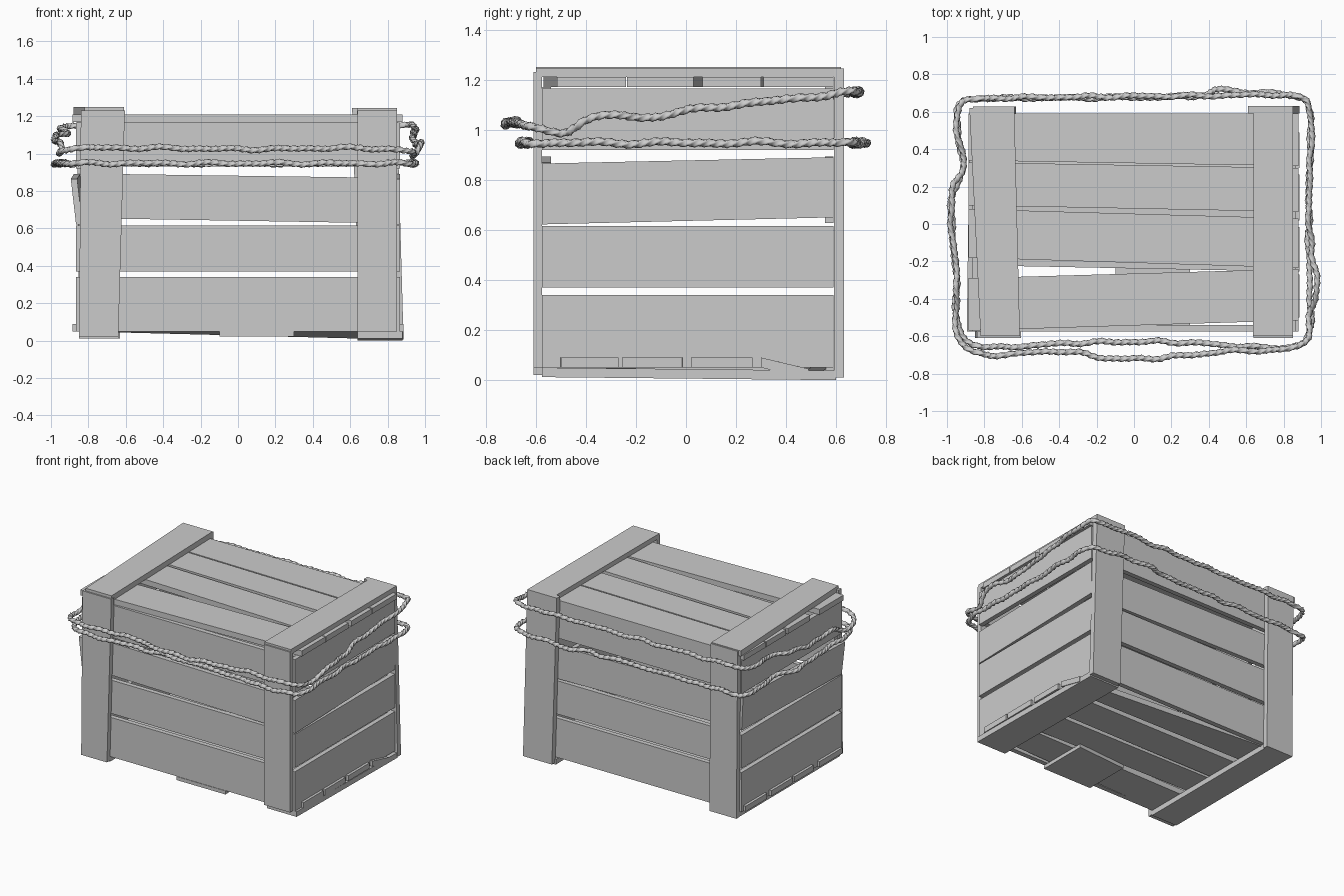
import bpy, bmesh, math, random
from mathutils import Vector

if "Cube" in bpy.data.objects:
    bpy.data.objects.remove(bpy.data.objects["Cube"])

random.seed(4)


def make_object(name, verts, faces, smooth=False):
    mesh = bpy.data.meshes.new(name)
    mesh.from_pydata(verts, [], faces)
    bm = bmesh.new()
    bm.from_mesh(mesh)
    bmesh.ops.recalc_face_normals(bm, faces=bm.faces)
    for f in bm.faces:
        f.smooth = smooth
    bm.to_mesh(mesh)
    bm.free()
    obj = bpy.data.objects.new(name, mesh)
    bpy.context.collection.objects.link(obj)
    return obj


def board(name, axis, lo, hi, quad, shift=(0, 0, 0, 0)):
    """Board from a quad outline, extruded along axis (0 x, 1 y, 2 z);
    shift moves each corner along the axis to warp the board."""
    verts = []
    for depth in (lo, hi):
        for (u, v), s in zip(quad, shift):
            p = [u, v]
            p.insert(axis, depth + s)
            verts.append(p)
    faces = [(3, 2, 1, 0), (4, 5, 6, 7)]
    faces += [(i, (i + 1) % 4, (i + 1) % 4 + 4, i + 4) for i in range(4)]
    return make_object(name, verts, faces)


def strip(u0, u1, a0, a1, b0, b1):
    """Outline along u: edges a0..a1 at u0 and b0..b1 at u1."""
    return [(u0, a0), (u1, b0), (u1, b1), (u0, a1)]


def upright(v0, v1, a0, a1, b0, b1):
    """Outline along v: edges a0..a1 at v0 and b0..b1 at v1."""
    return [(a0, v0), (a1, v0), (b1, v1), (b0, v1)]


# Front and back wall planks
rows = [(.05, .34, .05, .34), (.37, .615, .37, .615),
        (.655, .893, .627, .87), (.93, 1.17, .93, 1.17)]
for i, r in enumerate(rows):
    board(f"front_plank_{i+1}", 1, -.575, -.54, strip(-.832, .832, *r))
    board(f"back_plank_{i+1}", 1, .555, .59, strip(-.832, .832, *r))

# Side wall planks, the third one on the left springing outward
side_rows = [(.05, .34, .05, .34), (.37, .615, .37, .615),
             (.622, .865, .65, .89), (.92, 1.165, .92, 1.165)]
for i, r in enumerate(side_rows):
    loose = (0, 0, -.012, -.028) if i == 2 else (0, 0, 0, 0)
    board(f"right_plank_{i+1}", 0, .832, .866, strip(-.575, .59, *r))
    board(f"left_plank_{i+1}", 0, -.866, -.832, strip(-.575, .59, *r), loose)

# Top planks, slightly crooked
tops = [(.34, .59, .31, .59), (.10, .33, .065, .30),
        (-.18, .08, -.235, .03), (-.57, -.29, -.515, -.24)]
for i, r in enumerate(tops):
    board(f"top_plank_{i+1}", 2, 1.17, 1.21, strip(-.885, .88, *r))

# Bottom planks, the rear one sagging at its right end
bottoms = [(-.555, -.29, -.50, -.27), (-.22, .0, -.255, -.015),
           (.02, .27, .02, .265), (.32, .57, .30, .49)]
for i, r in enumerate(bottoms):
    sag = (0, 0, -.045, 0) if i == 3 else (0, 0, 0, 0)
    board(f"bottom_plank_{i+1}", 2, .05, .09, strip(-.885, .885, *r), sag)
board("bottom_patch", 2, .022, .048, strip(-.10, .30, -.575, -.23, -.575, -.2))

# Corner posts on the front and back
board("front_left_post", 1, -.61, -.575, upright(.02, 1.23, -.85, -.64, -.84, -.605))
board("front_right_post", 1, -.61, -.575, upright(.05, 1.23, .64, .85, .64, .85))
board("back_left_post", 1, .592, .628, upright(.01, 1.245, -.85, -.63, -.86, -.64))
board("back_right_post", 1, .592, .632, upright(.01, 1.245, .65, .885, .61, .85))

# Battens across the top and bottom
board("top_left_batten", 2, 1.21, 1.25, upright(-.60, .62, -.82, -.61, -.88, -.64))
board("top_right_batten", 2, 1.21, 1.245, upright(-.60, .63, .635, .85, .64, .85))
board("bottom_left_batten", 2, .012, .05, upright(-.575, .59, -.85, -.64, -.85, -.64))
board("bottom_right_batten", 2, .012, .05, upright(-.575, .6, .64, .88, .64, .88),
      (0, 0, -.012, -.012))


# Twisted ropes slung around the crate
def rope(name, points, steps=12, sides=12, radius=.0155):
    pts = [Vector(p) for p in points]
    n = len(pts)
    path = []
    for i in range(n):
        a, b, c, d = (pts[(i + k) % n] for k in (-1, 0, 1, 2))
        count = max(4, round((c - b).length / .018))
        for s in range(count):
            t = s / count
            path.append(.5 * (2 * b + (c - a) * t + (2*a - 5*b + 4*c - d) * t**2
                              + (3*b - a - 3*c + d) * t**3))
    m = len(path)
    # slow irregular wobble along the length
    phase = [random.uniform(0, 6.28) for _ in range(4)]
    for i, p in enumerate(path):
        w = 2 * math.pi * i / m
        p.z += .004 * math.sin(19 * w + phase[0]) + .003 * math.sin(31 * w + phase[1])
        k = .005 * math.sin(23 * w + phase[2]) + .003 * math.sin(37 * w + phase[3])
        p += Vector((p.x, p.y, 0)).normalized() * k
    turns = round(m * .018 / .13)
    verts, faces = [], []
    for i, p in enumerate(path):
        tan = (path[(i + 1) % m] - path[i - 1]).normalized()
        out = tan.cross(Vector((0, 0, 1))).normalized()
        up = out.cross(tan)
        for j in range(sides):
            ang = 2 * math.pi * j / sides
            r = radius * (1 + .2 * math.cos(3 * ang))
            ang += 2 * math.pi * turns * i / m
            verts.append(p + out * r * math.cos(ang) + up * r * math.sin(ang))
            i2, j2 = (i + 1) % m, (j + 1) % sides
            faces.append((i*sides + j, i2*sides + j, i2*sides + j2, i*sides + j2))
    return make_object(name, verts, faces, True)


lower = [(-.80, -.655), (-.3, -.635), (.2, -.63), (.6, -.655), (.85, -.655),
         (.94, -.57), (.935, -.2), (.935, .2), (.94, .6), (.85, .685),
         (.6, .705), (.45, .72), (.33, .685), (-.2, .675), (-.8, .67),
         (-.93, .64), (-.945, .5), (-.915, .31), (-.97, .15), (-.975, 0),
         (-.95, -.3), (-.94, -.55)]
rope("lower_rope", [(x, y, .948) for x, y in lower])

rope("upper_rope", [
    (-.80, -.70, 1.03), (-.4, -.68, 1.03), (-.1, -.72, 1.025), (.2, -.71, 1.025),
    (.5, -.68, 1.03), (.8, -.67, 1.025), (.92, -.62, 1.01), (.94, -.5, .99),
    (.965, -.4, 1.035), (.98, -.28, 1.06), (.95, -.15, 1.05), (.935, .1, 1.09),
    (.945, .4, 1.12), (.94, .6, 1.145), (.85, .685, 1.15), (.3, .685, 1.15),
    (-.3, .68, 1.15), (-.8, .67, 1.15), (-.93, .64, 1.145), (-.945, .5, 1.13),
    (-.91, .31, 1.11), (-.965, .2, 1.10), (-.98, .05, 1.085), (-.955, -.2, 1.05),
    (-.945, -.35, 1.06), (-.955, -.5, .995), (-.93, -.62, 1.02)])
